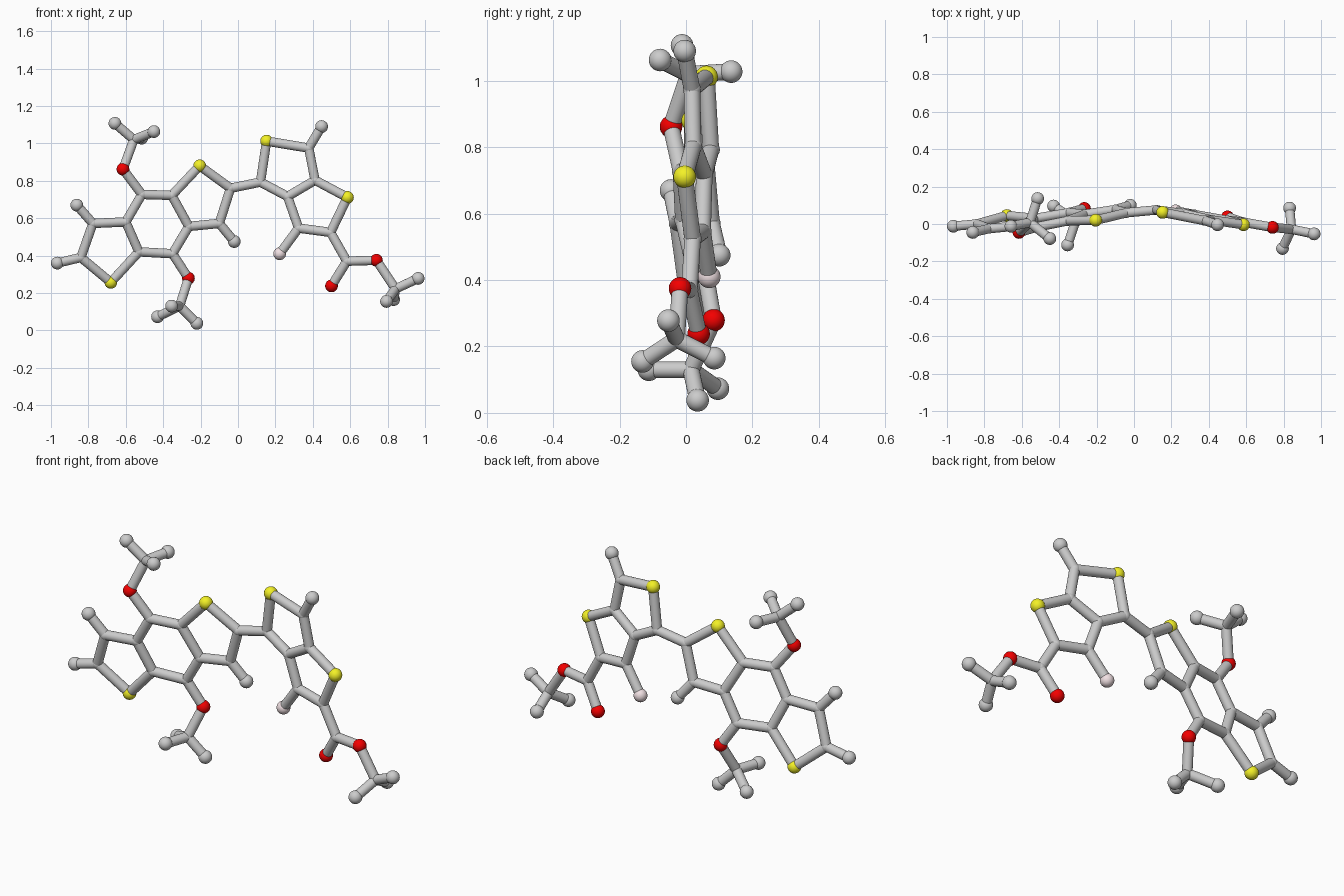
import bpy
from mathutils import Vector

if "Cube" in bpy.data.objects:
    bpy.data.objects.remove(bpy.data.objects["Cube"])

ATOM_R, BOND_R, JOINT_R = 0.034, 0.025, 0.027


def material(name, color):
    m = bpy.data.materials.new(name)
    m.diffuse_color = color
    m.use_nodes = True
    m.node_tree.nodes["Principled BSDF"].inputs["Base Color"].default_value = m.diffuse_color
    return m


MATS = {
    "S": material("yellow", (0.9, 0.88, 0.02, 1)),
    "O": material("red", (0.9, 0.0, 0.0, 1)),
    "F": material("pale_pink", (0.88, 0.75, 0.77, 1)),
}
KIND = {"S": "sulfur", "O": "oxygen", "F": "fluorine", "H": "hydrogen", "C": "carbon_joint"}


def ball(key, p):
    r = JOINT_R if key[0] == "C" else ATOM_R
    bpy.ops.mesh.primitive_uv_sphere_add(segments=32, ring_count=16, radius=r, location=p)
    ob = bpy.context.object
    ob.name = KIND[key[0]] + "_" + key[1:]
    bpy.ops.object.shade_smooth()
    if key[0] in MATS:
        ob.data.materials.append(MATS[key[0]])


def bond(a, b, name):
    a, b = Vector(a), Vector(b)
    d = b - a
    bpy.ops.mesh.primitive_cylinder_add(vertices=24, radius=BOND_R, depth=d.length,
                                        location=(a + b) / 2)
    ob = bpy.context.object
    ob.name = name
    ob.rotation_euler = d.to_track_quat("Z", "Y").to_euler()
    bpy.ops.object.shade_smooth_by_angle()


# left fused three-ring system
left_rings = {
    "S1": (-0.68, 0.045, 0.257), "C2": (-0.84, 0.0, 0.39), "C3": (-0.776, -0.025, 0.572),
    "C4": (-0.60, -0.008, 0.58), "C5": (-0.53, 0.03, 0.42), "C6": (-0.514, -0.015, 0.727),
    "C7": (-0.354, 0.017, 0.722), "C8": (-0.263, 0.052, 0.556), "C9": (-0.35, 0.06, 0.41),
    "S2": (-0.205, 0.02, 0.88), "C10": (-0.04, 0.06, 0.76), "C11": (-0.10, 0.077, 0.572),
    "H1": (-0.966, -0.012, 0.36), "H2": (-0.862, -0.045, 0.67), "H3": (-0.02, 0.1, 0.475),
}
# two methoxy side arms
side_arms = {
    "O1": (-0.615, -0.045, 0.862), "C20": (-0.557, 0.008, 1.02),
    "H4": (-0.658, -0.012, 1.107), "H5": (-0.45, -0.078, 1.063), "H6": (-0.515, 0.136, 1.028),
    "O2": (-0.265, 0.083, 0.279), "C21": (-0.312, 0.015, 0.13),
    "H7": (-0.43, 0.096, 0.073), "H8": (-0.22, 0.035, 0.038), "H9": (-0.355, -0.112, 0.13),
}
# right fused two-ring system
right_rings = {
    "C12": (0.12, 0.075, 0.793), "S3": (0.153, 0.062, 1.012), "C13": (0.378, 0.018, 0.975),
    "C14": (0.412, 0.022, 0.803), "C15": (0.265, 0.055, 0.716), "C16": (0.324, 0.05, 0.547),
    "C17": (0.495, 0.02, 0.524), "S4": (0.585, -0.004, 0.711),
    "H10": (0.447, -0.004, 1.09), "F1": (0.223, 0.07, 0.41),
}
# ester tail
tail = {
    "C18": (0.582, 0.01, 0.37), "O3": (0.50, 0.038, 0.238), "O4": (0.74, -0.018, 0.375),
    "C19": (0.842, -0.028, 0.222), "H11": (0.963, -0.053, 0.278),
    "H12": (0.794, -0.131, 0.155), "H13": (0.832, 0.085, 0.165),
}
atoms = {**left_rings, **side_arms, **right_rings, **tail}

# each chain is a run of atoms joined one to the next
chains = [
    "S1 C2 C3 C4 C5 S1", "C4 C6 C7 C8 C9 C5", "C7 S2 C10 C11 C8",
    "C2 H1", "C3 H2", "C11 H3",
    "C6 O1 C20 H4", "H5 C20 H6", "C9 O2 C21 H7", "H8 C21 H9",
    "C10 C12 S3 C13 C14 C15 C12", "C15 C16 C17 S4 C14", "C13 H10", "C16 F1",
    "C17 C18 O4 C19 H11", "C18 O3", "H12 C19 H13",
]

for key, p in atoms.items():
    ball(key, p)
for chain in chains:
    names = chain.split()
    for a, b in zip(names, names[1:]):
        bond(atoms[a], atoms[b], f"bond_{a}_{b}")
